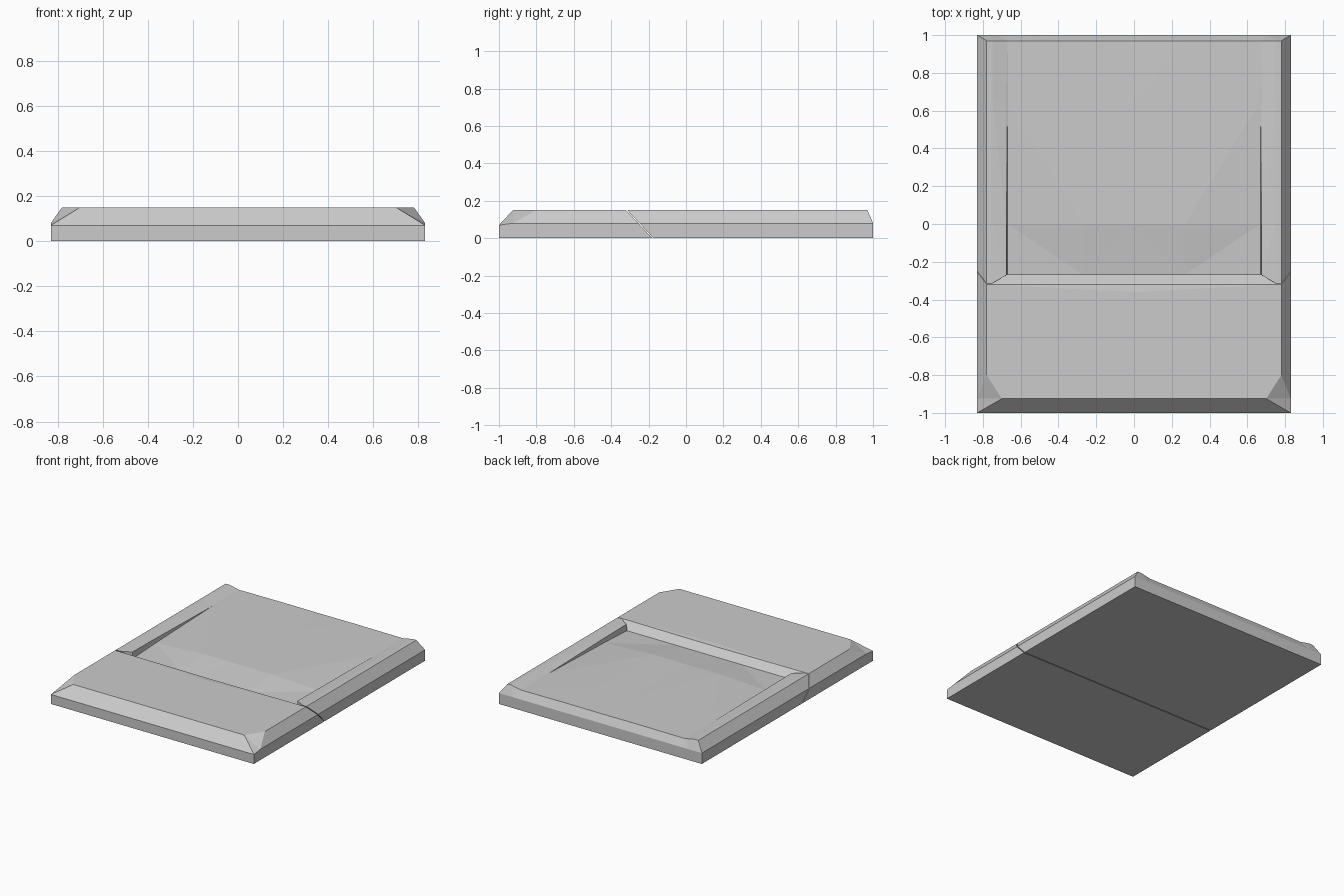
import bpy, bmesh

if "Cube" in bpy.data.objects:
    bpy.data.objects.remove(bpy.data.objects["Cube"])


def loft(name, stations):
    """Skin mirrored half-profiles (x, y, z), listed from outer base to centre line."""
    bm = bmesh.new()
    rings = []
    for half in stations:
        mirrored = [(-x, y, z) for x, y, z in reversed(half) if x > 0]
        rings.append([bm.verts.new(p) for p in half + mirrored])
    n = len(rings[0])
    for a, b in zip(rings, rings[1:]):
        for i in range(n):
            j = (i + 1) % n
            bm.faces.new((a[i], a[j], b[j], b[i]))
    bm.faces.new(rings[0])
    bm.faces.new(rings[-1])
    bmesh.ops.remove_doubles(bm, verts=bm.verts, dist=0.0005)
    bmesh.ops.triangulate(bm, faces=[f for f in bm.faces if len(f.verts) > 3])
    bmesh.ops.recalc_face_normals(bm, faces=bm.faces)
    mesh = bpy.data.meshes.new(name)
    bm.to_mesh(mesh)
    bm.free()
    obj = bpy.data.objects.new(name, mesh)
    bpy.context.collection.objects.link(obj)
    return obj


W, EDGE, TOP = 0.83, 0.08, 0.15


def seam(z, gap=0.0):
    """Slanted joint between the two parts."""
    return -0.18 - 0.14 * z / TOP + gap


def at(y, points):
    return [(x, y, z) for x, z in points]


# Front slab: bevelled front and sides, clipped top corners, slanted rear face
def slab(top_x):
    return [(W, 0), (W, EDGE), (top_x, TOP), (0, TOP)]


loft("front_slab", [
    at(-1.0, [(W, 0), (W, 0.07), (W, 0.07), (0, 0.07)]),
    at(-0.925, slab(0.70)),
    at(-0.80, slab(0.78)),
    at(-0.36, slab(0.78)),
    [(x, seam(z), z - (0.004 if x == 0 else 0)) for x, z in slab(0.78)],
])


# Rear tray: raised side rails around a softly domed floor
def tray(rail, edge, quarter, middle):
    return [(W, 0), (W, EDGE), (0.78, TOP), (0.75, TOP), (0.675, rail),
            (0.67, edge), (0.27, quarter), (0, middle)]


front = [(x, -0.27 if x == 0.675 else seam(z, 0.006), z)
         for x, z in tray(0.146, 0.10, 0.10, 0.10)]
rear_top = tray(0.135, 0.134, 0.136, 0.135)
loft("rear_tray", [
    front,
    at(0.0, tray(0.143, 0.113, 0.134, 0.132)),
    at(0.65, tray(0.136, 0.133, 0.136, 0.136)),
    at(0.97, rear_top),
    at(1.0, [(min(W, x * W / 0.78), min(z, EDGE)) for x, z in rear_top]),
])
